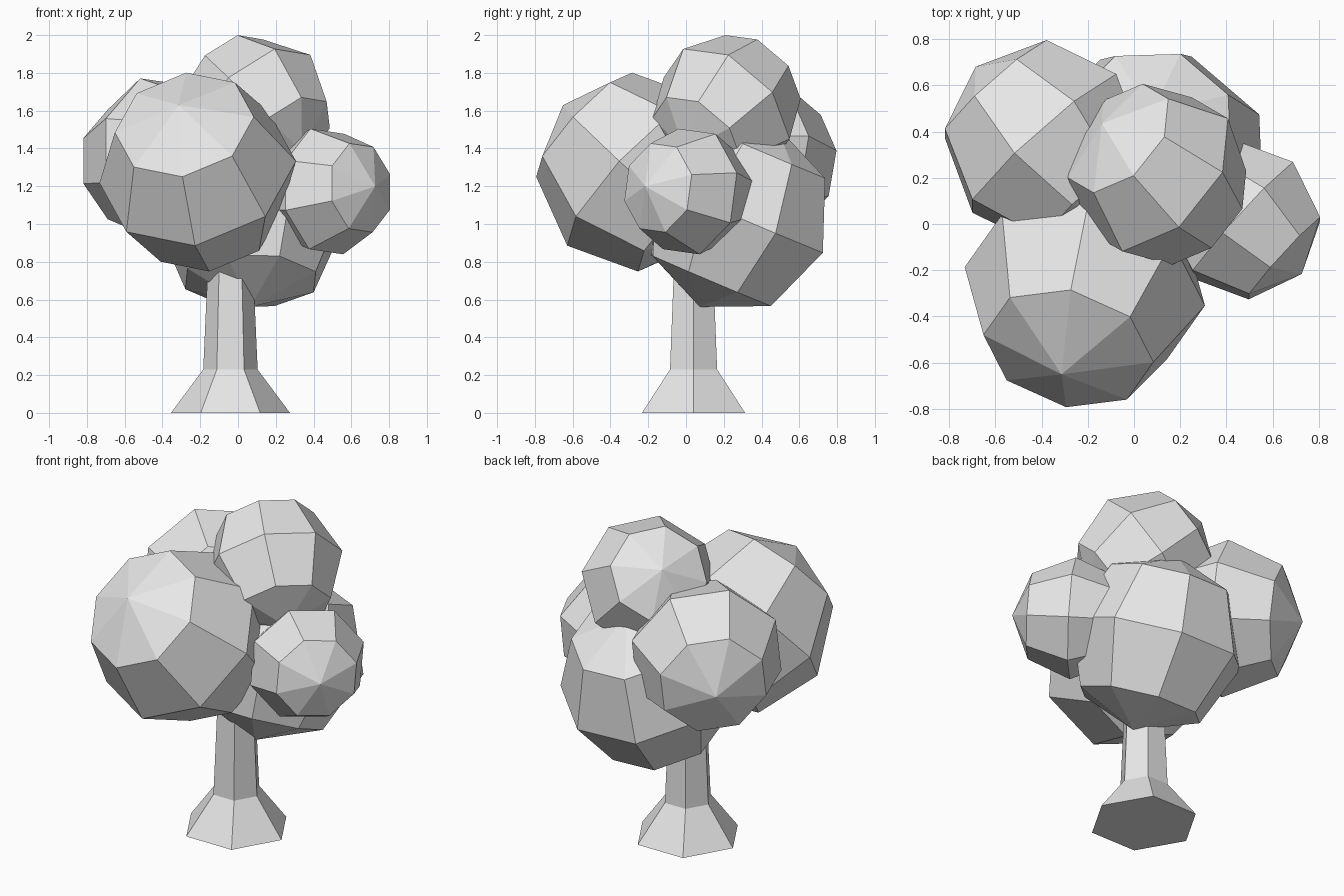
import bpy
import bmesh
import math
from mathutils import Vector, Matrix

if "Cube" in bpy.data.objects:
    bpy.data.objects.remove(bpy.data.objects["Cube"], do_unlink=True)

# One plain colour for the whole tree
grey = bpy.data.materials.new("light_grey")
grey.use_nodes = True
colour = (0.8, 0.8, 0.8, 1.0)
grey.diffuse_color = colour
grey.node_tree.nodes["Principled BSDF"].inputs["Base Color"].default_value = colour


def add_object(name, bm):
    bmesh.ops.recalc_face_normals(bm, faces=bm.faces)
    mesh = bpy.data.meshes.new(name)
    bm.to_mesh(mesh)
    bm.free()
    mesh.materials.append(grey)
    obj = bpy.data.objects.new(name, mesh)
    bpy.context.collection.objects.link(obj)
    return obj


def foliage(name, centre, radius, pole, meridian):
    """Coarse faceted ball, tilted so its pole and one meridian face the given ways."""
    z = Vector(pole).normalized()
    x = Vector(meridian)
    x = (x - z * x.dot(z)).normalized()
    y = z.cross(x)
    tilt = Matrix((x, y, z)).transposed().to_4x4()
    bm = bmesh.new()
    bmesh.ops.create_uvsphere(bm, u_segments=8, v_segments=4, radius=radius)
    bmesh.ops.transform(bm, matrix=Matrix.Translation(centre) @ tilt, verts=bm.verts)
    return add_object(name, bm)


# Foliage clumps
foliage("foliage_front", (-0.213, -0.27, 1.275), 0.53, (-0.19, -0.72, 0.67), (-0.06, -0.01, 0.525))
foliage("foliage_top", (0.1, 0.215, 1.613), 0.4, (-0.60, 0.555, 0.585), (0.25, -0.59, 0.78))
foliage("foliage_side", (0.47, 0.017, 1.172), 0.348, (0.737, -0.671, 0.08), (-0.316, -0.095, 0.94))
foliage("foliage_back_high", (-0.388, 0.349, 1.342), 0.45, (-0.663, 0.739, -0.128), (-0.132, -0.039, 0.428))
foliage("foliage_back_low", (0.07, 0.276, 1.04), 0.52, (0.01, 0.39, 0.92), (0.18, 0.449, -0.19))

# Six-sided trunk with a flared foot: (height, radius) profile
bm = bmesh.new()
rings = []
for height, radius in ((0, 0.315), (0.23, 0.144), (1.1, 0.105)):
    rings.append([bm.verts.new((-0.04 + radius * math.cos(i * math.tau / 6),
                                0.04 + radius * math.sin(i * math.tau / 6), height))
                  for i in range(6)])
for low, high in zip(rings, rings[1:]):
    for i in range(6):
        j = (i + 1) % 6
        bm.faces.new((low[i], low[j], high[j], high[i]))
bm.faces.new(rings[0])
bm.faces.new(rings[-1])
add_object("trunk", bm)
